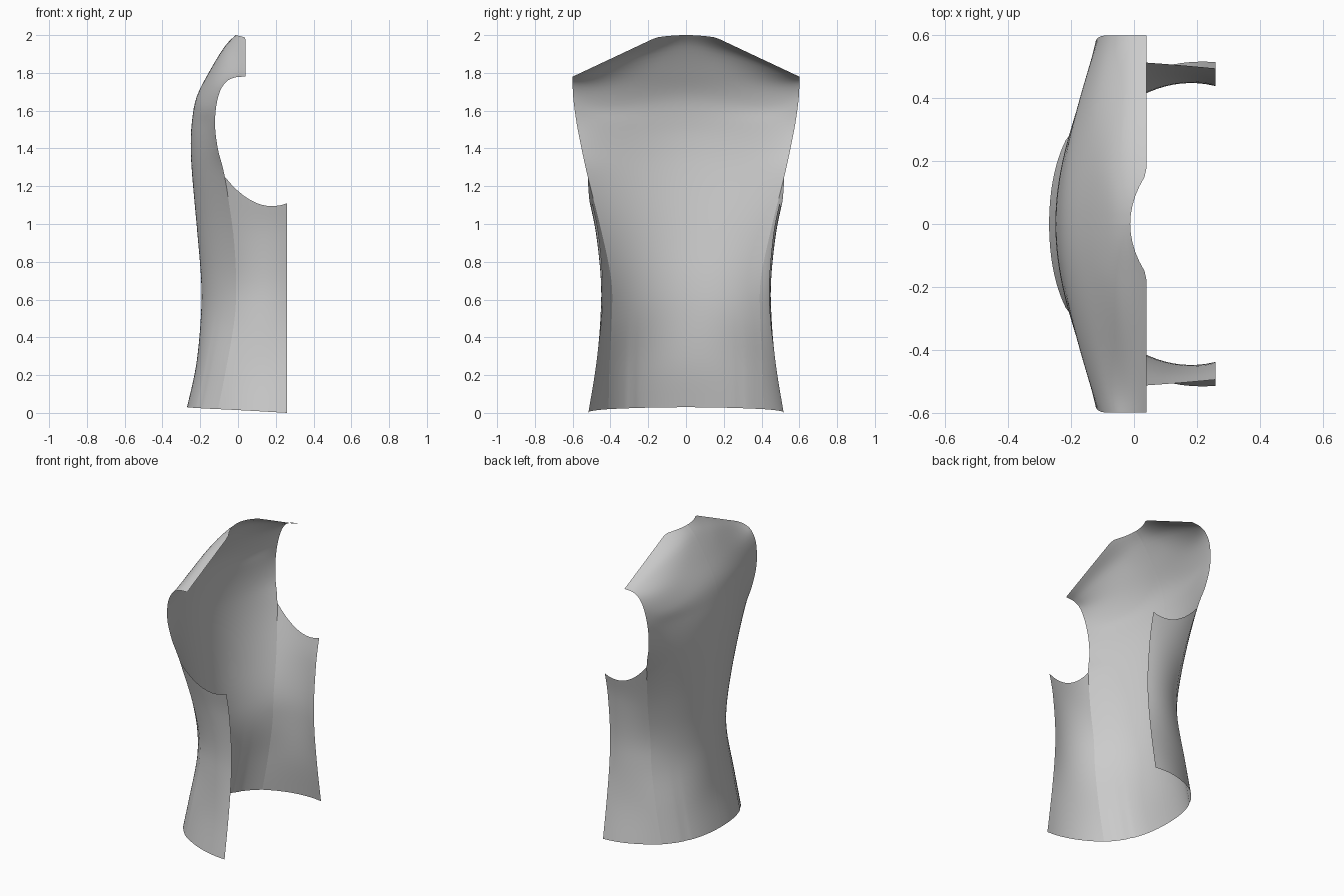
import bpy

if "Cube" in bpy.data.objects:
    bpy.data.objects.remove(bpy.data.objects["Cube"])

# Back panel rows, hem to shoulder: centre (x, z), mid (x, y, z), seam/armhole edge (x, y, z)
BACK = [
    ((-.27, .03), (-.205, .29, .025), (-.105, .41, .02)),
    ((-.222, .25), (-.155, .29, .25), (-.06, .405, .25)),
    ((-.197, .5), (-.11, .28, .5), (-.018, .393, .5)),
    ((-.195, .7), (-.115, .27, .7), (-.01, .395, .7)),
    ((-.215, .95), (-.145, .28, .95), (-.025, .445, .95)),
    ((-.242, 1.25), (-.185, .3, 1.25), (-.07, .52, 1.25)),
    ((-.25, 1.4), (-.2, .3, 1.4), (-.107, .553, 1.4)),
    ((-.245, 1.53), (-.2, .3, 1.53), (-.122, .58, 1.54)),
    ((-.22, 1.67), (-.19, .3, 1.64), (-.106, .597, 1.67)),
    ((-.15, 1.81), (-.135, .3, 1.77), (-.07, .6, 1.745)),
    ((-.07, 1.94), (-.05, .3, 1.88), (-.02, .6, 1.775)),
]
# Side panel rows: mid and front edge (the first point is shared with the back panel)
SIDE = [
    ((.09, .5, .01), (.26, .515, 0)),
    ((.1, .463, .25), (.26, .475, .25)),
    ((.12, .447, .5), (.26, .445, .5)),
    ((.12, .445, .7), (.26, .44, .7)),
    ((.11, .475, .95), (.26, .463, .95)),
    ((.06, .512, 1.13), (.26, .495, 1.11)),
]
N, SUB = 20, 5


def even_fit(v0, vm, ve, ym, ye, y):
    """Symmetric curve v0 + a*y^2 + b*y^4 through two further points."""
    p, q = ym * ym, ye * ye
    b = ((ve - v0) / q - (vm - v0) / p) / (q - p)
    a = (vm - v0) / p - b * p
    return v0 + a * y * y + b * y ** 4


def back_row(c, m, e):
    row = []
    for i in range(N + 1):
        y = e[1] * i / N
        row.append((even_fit(c[0], m[0], e[0], m[1], e[1], y), y,
                    even_fit(c[1], m[2], e[2], m[1], e[1], y)))
    return row


def shoulder_row():
    """Back neck curve, then the straight sloping shoulder line."""
    row = []
    for i in range(N + 1):
        y = .6 * i / N
        s = min(y / .16, 1)
        t = max(0, (y - .16) / .44)
        row.append((-.012 + .052 * s * s, y, 2 - .013 * s * s - .207 * t))
    return row


def side_row(a, m, e):
    row = []
    for i in range(N // 2 + 1):
        x = a[0] + (e[0] - a[0]) * i / (N // 2)
        la = (x - m[0]) * (x - e[0]) / ((a[0] - m[0]) * (a[0] - e[0]))
        lm = (x - a[0]) * (x - e[0]) / ((m[0] - a[0]) * (m[0] - e[0]))
        le = 1 - la - lm
        row.append((x,) + tuple(la * a[k] + lm * m[k] + le * e[k] for k in (1, 2)))
    return row


def spline_rows(rows):
    """Catmull-Rom between rows, column by column."""
    out = []
    for r in range(len(rows) - 1):
        quad = [rows[max(0, min(len(rows) - 1, r + d))] for d in (-1, 0, 1, 2)]
        for s in range(SUB):
            t = s / SUB
            out.append([tuple(.5 * (2 * b + (c - a) * t + (2 * a - 5 * b + 4 * c - d) * t * t
                                    + (3 * b - a - 3 * c + d) * t ** 3)
                              for a, b, c, d in zip(*pts)) for pts in zip(*quad)])
    out.append(rows[-1])
    return out


def make_panel(name, rows):
    w = len(rows[0])
    faces = [(r * w + i, (r + 1) * w + i, (r + 1) * w + i + 1, r * w + i + 1)
             for r in range(len(rows) - 1) for i in range(w - 1)]
    me = bpy.data.meshes.new(name)
    me.from_pydata([p for row in rows for p in row], [], faces)
    me.polygons.foreach_set("use_smooth", [True] * len(faces))
    ob = bpy.data.objects.new(name, me)
    bpy.context.collection.objects.link(ob)
    mod = ob.modifiers.new("mirror", 'MIRROR')
    mod.use_axis = (False, True, False)
    mod.use_mirror_merge = False


# Back panel with a slight pinched dart above the hem
back = spline_rows([back_row(*r) for r in BACK] + [shoulder_row()])
dart = round(N * .7)
for row in back:
    x, y, z = row[dart]
    if z < .55:
        row[dart] = (x + .005 * (1 - z / .55), y, z)
make_panel("back_panel", back)

# Side panel under the armhole
make_panel("side_panel", spline_rows([side_row(b[2], *s) for b, s in zip(BACK, SIDE)]))
